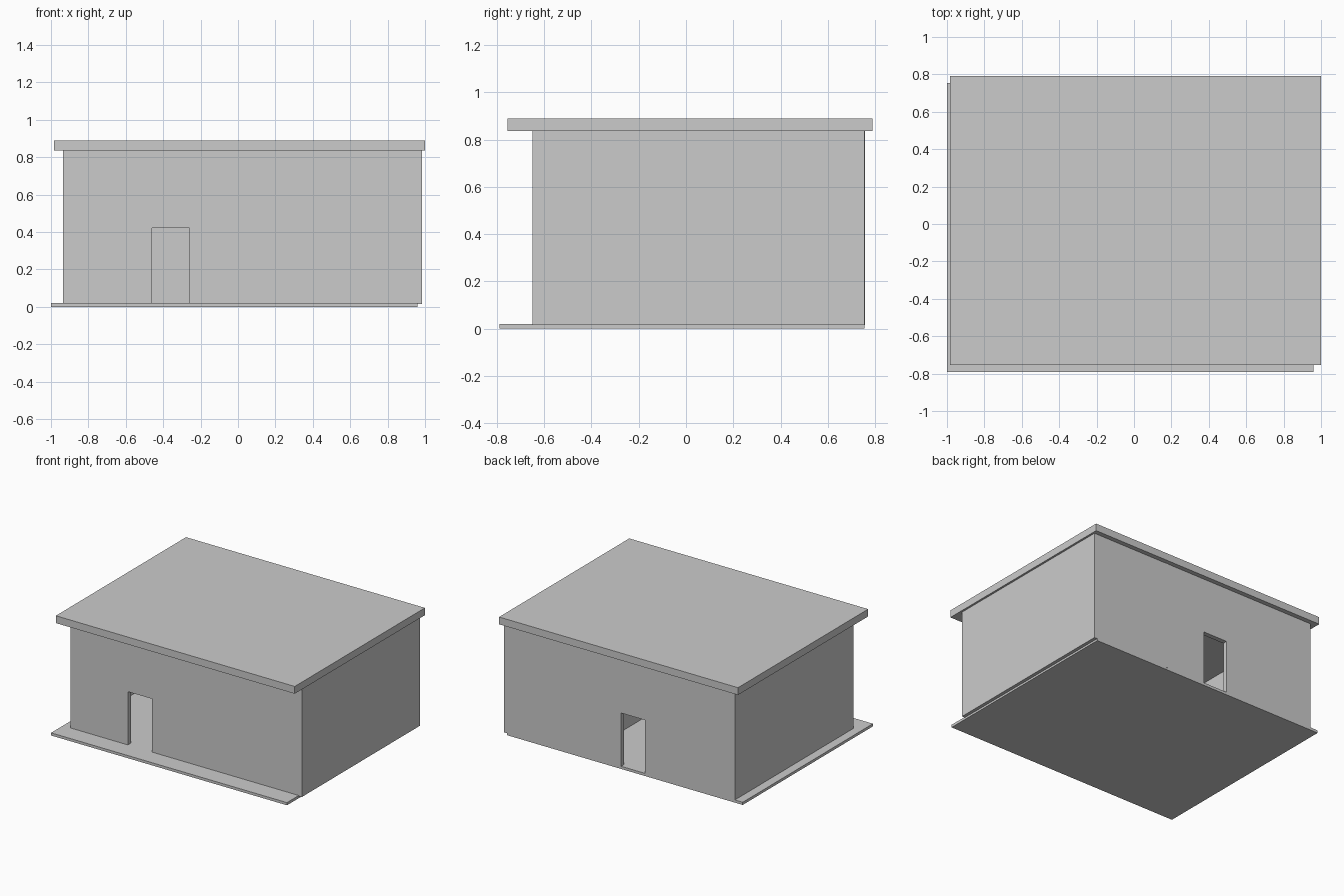
import bpy, bmesh
from mathutils import Vector

if "Cube" in bpy.data.objects:
    bpy.data.objects.remove(bpy.data.objects["Cube"])

# Overall wall extents
X0, X1 = -0.935, 0.985
Y0, Y1 = -0.65, 0.755
Z0, Z1 = 0.015, 0.835
T = 0.035            # wall thickness
DOOR_W, DOOR_TOP = 0.2, 0.42


def prism(name, outline, y0, y1):
    """Extrude an (x, z) outline from y0 to y1."""
    bm = bmesh.new()
    face = bm.faces.new([bm.verts.new((x, y0, z)) for x, z in outline])
    ext = bmesh.ops.extrude_face_region(bm, geom=[face])
    verts = [g for g in ext["geom"] if isinstance(g, bmesh.types.BMVert)]
    bmesh.ops.translate(bm, verts=verts, vec=Vector((0, y1 - y0, 0)))
    bmesh.ops.recalc_face_normals(bm, faces=bm.faces[:])
    mesh = bpy.data.meshes.new(name)
    bm.to_mesh(mesh)
    bm.free()
    obj = bpy.data.objects.new(name, mesh)
    bpy.context.collection.objects.link(obj)
    return obj


def box(name, x0, x1, y0, y1, z0, z1):
    return prism(name, [(x0, z0), (x1, z0), (x1, z1), (x0, z1)], y0, y1)


def door_wall(name, door_x, y0, y1):
    """Full-width wall with a doorway starting at door_x."""
    d1 = door_x + DOOR_W
    return prism(name, [(X0, Z0), (door_x, Z0), (door_x, DOOR_TOP), (d1, DOOR_TOP),
                        (d1, Z0), (X1, Z0), (X1, Z1), (X0, Z1)], y0, y1)


# Floor slab and overhanging flat roof
box("floor_slab", -1.0, 0.96, -0.79, 0.755, 0.0, 0.02)
box("roof_slab", -0.985, 1.0, -0.755, 0.79, Z1, 0.89)

# Front and back walls with doorways
door_wall("front_wall", -0.46, Y0, Y0 + T)
door_wall("back_wall", -0.19, Y1 - T, Y1)

# Side walls
box("left_wall", X0, X0 + T, Y0 + T, Y1 - T, Z0, Z1)
box("right_wall", X1 - T, X1, Y0 + T, Y1 - T, Z0, Z1)

# Interior partition, its end just showing through the back wall
box("partition_wall", 0.33, 0.35, Y0 + T, Y1 + 0.003, Z0, Z1)
